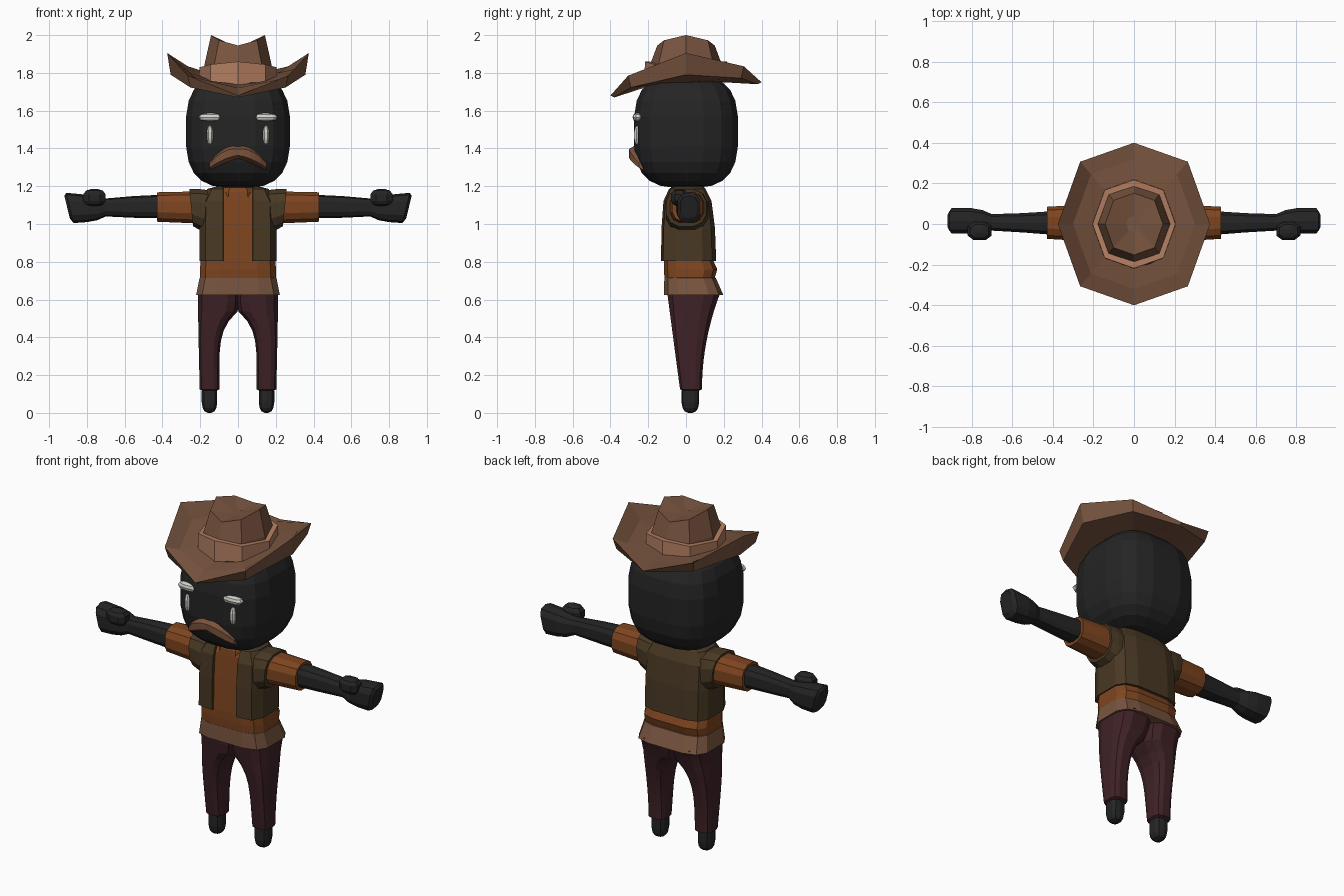
import bpy, bmesh, math
from mathutils import Vector

default_cube = bpy.data.objects.get("Cube")
if default_cube:
    bpy.data.objects.remove(default_cube, do_unlink=True)


def material(name, *colour):
    mat = bpy.data.materials.new(name)
    mat.use_nodes = True
    mat.diffuse_color = (*colour, 1)
    shader = next(node for node in mat.node_tree.nodes if node.type == 'BSDF_PRINCIPLED')
    shader.inputs["Base Color"].default_value = (*colour, 1)
    return mat


SKIN = material("charcoal", .018, .018, .018)
FELT = material("felt brown", .19, .09, .05)
BAND = material("tan band", .45, .21, .12)
SHIRT = material("rust orange", .21, .06, .014)
VEST = material("dark olive", .065, .04, .017)
PANTS = material("dark maroon", .05, .016, .02)
WHITE = material("off white", .65, .65, .6)
HAIR = material("hair brown", .2, .085, .045)


def loft(name, rings, mat, closed=True):
    """Skin a series of equal-length rings; closed lofts get end caps."""
    bm = bmesh.new()
    rows = [[bm.verts.new(point) for point in ring] for ring in rings]
    count = len(rows[0])
    for lower, upper in zip(rows, rows[1:]):
        for i in range(count if closed else count - 1):
            j = (i + 1) % count
            bm.faces.new((lower[i], lower[j], upper[j], upper[i]))
    if closed:
        bm.faces.new(rows[0])
        bm.faces.new(rows[-1])
    bmesh.ops.recalc_face_normals(bm, faces=bm.faces)
    mesh = bpy.data.meshes.new(name)
    bm.to_mesh(mesh)
    bm.free()
    mesh.materials.append(mat)
    obj = bpy.data.objects.new(name, mesh)
    bpy.context.collection.objects.link(obj)
    return obj


def power(value, squareness):
    return math.copysign(abs(value) ** (2 / squareness), value)


def circle(sides):
    return [math.tau * (i + .5) / sides for i in range(sides)]


def level_ring(z, left, right, front, back, angles, squareness):
    """Horizontal rounded-box section."""
    middle = Vector((left + right, front + back, 2 * z)) / 2
    return [middle + Vector(((right - left) / 2 * power(math.cos(a), squareness),
                             (back - front) / 2 * power(math.sin(a), squareness), 0))
            for a in angles]


def limb_ring(x, front, back, low, high, angles, squareness, slant=0):
    """Upright rounded-box section across the x axis; slant pushes its top outward."""
    flat = level_ring(0, front, back, low, high, angles, squareness)
    middle = (low + high) / 2
    return [Vector((x + slant * (p.y - middle), p.x, p.y)) for p in flat]


def body(name, sections, mat, sides=12, squareness=4):
    """Sections are height, half width, front and back."""
    loft(name, [level_ring(z, -w, w, front, back, circle(sides), squareness)
                for z, w, front, back in sections], mat)


def pair(name, rings, mat):
    """The same loft on the left (+x) and the right (-x)."""
    for side, sign in (("left", 1), ("right", -1)):
        mirrored = [[(sign * p.x, p.y, p.z) for p in ring] for ring in rings]
        loft(f"{side}_{name}", mirrored, mat)


def limb(name, sections, mat, sides=12, squareness=2.6):
    pair(name, [limb_ring(*s[:5], circle(sides), squareness, *s[5:])
                for s in sections], mat)


def blob(centre, half, sides, squareness, steps):
    """Rings of a rounded box, from its bottom to its top."""
    x, y, z = centre
    w, d, h = half
    rings = []
    for k in range(steps):
        tilt = math.pi * ((k + .3) / (steps - .4) - .5)
        r = power(math.cos(tilt), squareness)
        rings.append(level_ring(z + h * power(math.sin(tilt), squareness),
                                x - w * r, x + w * r, y - d * r, y + d * r,
                                circle(sides), squareness))
    return rings


# Head and face
loft("head", blob((0, 0, 1.49), (.28, .28, .3), 16, 3, 12), SKIN)
pair("brow", blob((.145, -.255, 1.565), (.065, .028, .022), 10, 2.6, 5), WHITE)
pair("eye", blob((.148, -.252, 1.47), (.018, .025, .053), 8, 2.4, 6), WHITE)

# Moustache drooping and curving back towards its tips
moustache = []
for step in range(6):
    t = step / 5
    y, z = -.27 + .04 * t * t, 1.38 - .07 * t * t
    thick = .033 + .04 * t * (1 - t) - .01 * t ** 4
    moustache.append(limb_ring(.15 * t, y - thick, y + thick, z - thick, z + thick,
                               circle(6), 2))
pair("moustache", moustache, HAIR)


# Hat, made of octagons that rise at the sides and towards the back
def octagon(scale, height, lift=0, tilt=0):
    points = []
    for i in range(8):
        s, c = math.sin(math.tau * i / 8), math.cos(math.tau * i / 8)
        points.append(Vector((.375 * scale * s, -.4 * scale * power(c, 2.6),
                              height + lift * s * s - tilt * c)))
    return points


loft("hat_brim", [octagon(.55, 1.74, .01, .01), octagon(.95, 1.705, .085, .035),
                  octagon(1, 1.715, .19, .035), octagon(.8, 1.745, .075, .025),
                  octagon(.5, 1.76, .02, .02)], FELT)
loft("hat_band", [octagon(.55, 1.73, .03, .03), octagon(.545, 1.86, -.03),
                  octagon(.48, 1.86, -.03)], BAND)
loft("hat_crown", [octagon(.48, 1.8), octagon(.47, 1.85), octagon(.38, 1.945, .055),
                   octagon(.1, 1.94, .01)], FELT)

# Shirt, collar and hem
body("shirt", [(.7, .205, -.115, .15), (.76, .205, -.12, .168), (.81, .2, -.12, .145),
               (1, .18, -.11, .125), (1.14, .17, -.1, .105), (1.19, .09, -.06, .08)], SHIRT)
body("collar", [(1.13, .1, -.105, .115), (1.17, .095, -.1, .105),
                (1.215, .07, -.06, .075)], SHIRT, 8, 3)
body("shirt_hem", [(.625, .225, -.12, .2), (.715, .207, -.117, .16),
                   (.72, .19, -.1, .14)], FELT)

# Vest, open down the front
wrap = [math.radians(a) for a in range(-45, 226, 30)]
opening = .078
vest_rings = []
for z, w, front, back in [(.805, .2, -.125, .155), (.98, .2, -.122, .148),
                          (1.12, .195, -.112, .13), (1.18, .16, -.085, .1),
                          (1.195, .1, -.06, .085)]:
    arc = level_ring(z, -w, w, front, back, wrap, 4)
    arc[0].y = arc[-1].y = front + .01
    vest_rings.append([Vector((opening, front, z)), *arc, Vector((-opening, front, z))])
vest = loft("vest", vest_rings, VEST, closed=False)
shell = vest.modifiers.new("thickness", 'SOLIDIFY')
shell.thickness = .015
shell.offset = 0
limb("vest_shoulder", [(.13, -.11, .12, .93, 1.18), (.2, -.11, .118, .965, 1.187),
                       (.248, -.108, .11, .985, 1.187, .1)], VEST)

# Sleeves with a folded-in cuff
limb("sleeve", [(.2, -.09, .1, 1, 1.175), (.428, -.075, .087, 1.01, 1.17),
                (.425, -.055, .065, 1.03, 1.15)], SHIRT)

# Arms ending in slanted fists, with thumbs
limb("arm", [(.4, -.055, .065, 1.03, 1.155), (.55, -.043, .055, 1.033, 1.148),
             (.7, -.034, .05, 1.04, 1.135), (.745, -.045, .07, 1.02, 1.145),
             (.8, -.05, .08, 1.01, 1.155), (.89, -.048, .08, 1.005, 1.165, .24),
             (.905, -.03, .06, 1.03, 1.15, .24)], SKIN, 10, 3)
pair("thumb", blob((.76, -.035, 1.14), (.065, .048, .046), 8, 2.6, 6), SKIN)

# Trouser legs widen upward and meet at the crotch
leg = [level_ring(.118, .11, .19, -.02, .07, circle(12), 3)]
for step in range(11):
    t = step / 10
    leg.append(level_ring(.125 + .515 * t, max(.098 - .3 * t ** 5, -.01), .204 + .012 * t,
                          -.033 - .07 * t, .086 + .1 * t * t, circle(12), 3))
pair("trouser_leg", leg, PANTS)
pair("foot", blob((.151, .023, .085), (.043, .047, .085), 10, 3, 8), SKIN)
